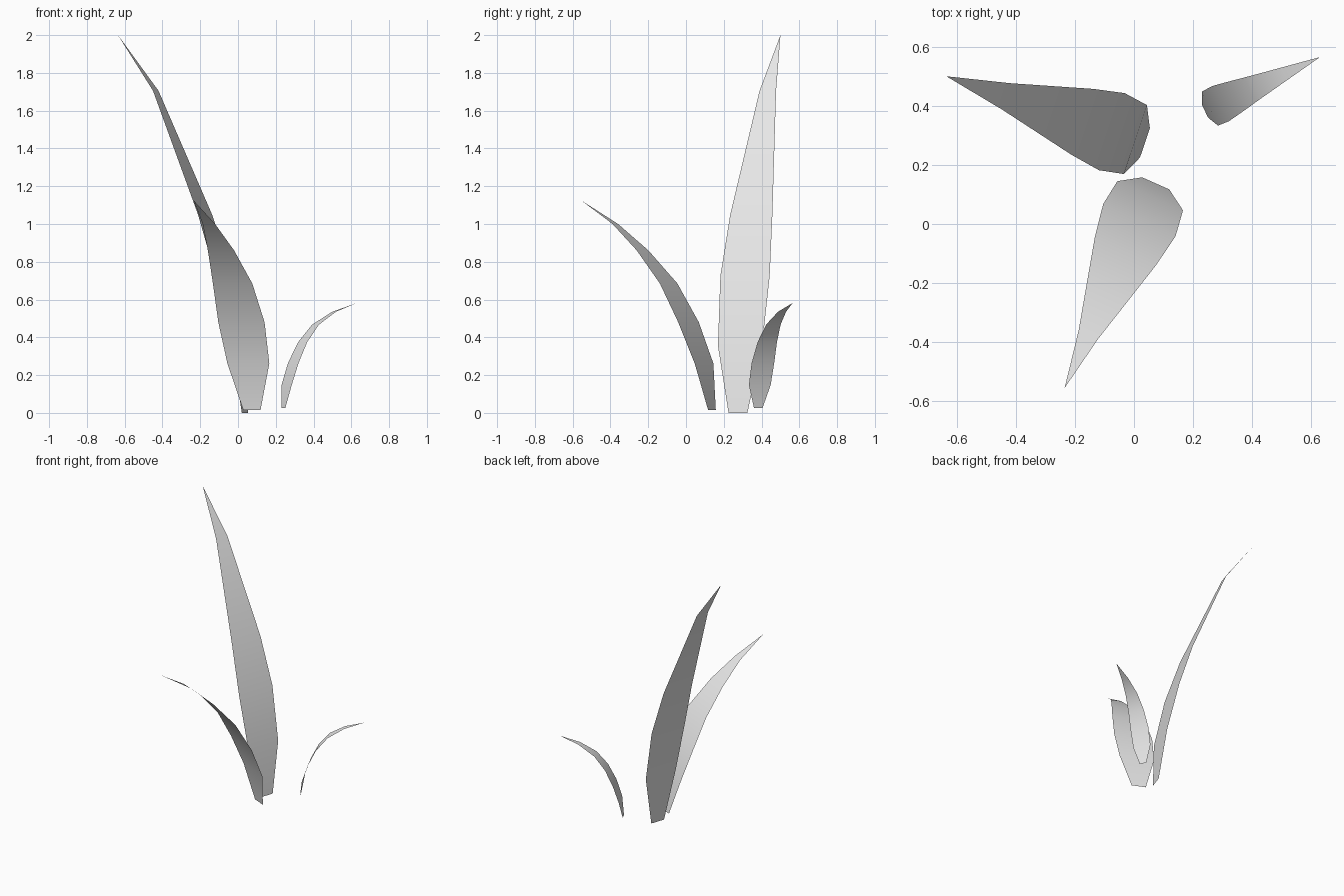
import bpy
import bmesh
from math import radians
from mathutils import Matrix, Vector

cube = bpy.data.objects.get("Cube")
if cube:
    bpy.data.objects.remove(cube)

# One plain grey for every blade
grey = bpy.data.materials.new("pale_grey")
grey.use_nodes = True
grey.diffuse_color = (0.8, 0.8, 0.8, 1)
grey.node_tree.nodes["Principled BSDF"].inputs["Base Color"].default_value = (0.8, 0.8, 0.8, 1)


def blade(name, root, heading, profile):
    """Single-sided leaf: profile rows are (reach, height, width), ending in a tip."""
    place = Matrix.Translation((*root, 0)) @ Matrix.Rotation(radians(heading), 4, "Z")
    bm = bmesh.new()
    rows = []
    for reach, height, width in profile:
        sides = (1, -1) if width else (0,)
        rows.append([bm.verts.new(place @ Vector((reach, s * width / 2, height))) for s in sides])
    for low, high in zip(rows, rows[1:]):
        bm.faces.new(low + high[::-1])
    for face in bm.faces:
        face.smooth = True
    mesh = bpy.data.meshes.new(name)
    bm.to_mesh(mesh)
    bm.free()
    mesh.materials.append(grey)
    obj = bpy.data.objects.new(name, mesh)
    bpy.context.collection.objects.link(obj)
    return obj


# Tall blade leaning to the model's right
blade("tall_blade", (0.037, 0.275), 161.5, [
    (0, 0, 0.105), (0.034, 0.355, 0.246), (0.118, 0.725, 0.275),
    (0.223, 1.05, 0.235), (0.498, 1.705, 0.092), (0.709, 2, 0)])

# Middle blade arching to the front
blade("front_blade", (0.0735, 0.1375), 246, [
    (0, 0.015, 0.1), (0.046, 0.262, 0.243), (0.136, 0.48, 0.268), (0.251, 0.685, 0.228),
    (0.402, 0.86, 0.152), (0.56, 1.0, 0.072), (0.758, 1.125, 0)])

# Small blade curling to the model's left
blade("small_blade", (0.24, 0.3825), 25.1, [
    (0, 0.025, 0.049), (0.019, 0.147, 0.127), (0.058, 0.264, 0.132), (0.113, 0.375, 0.113),
    (0.188, 0.467, 0.085), (0.296, 0.535, 0.047), (0.43, 0.582, 0)])
